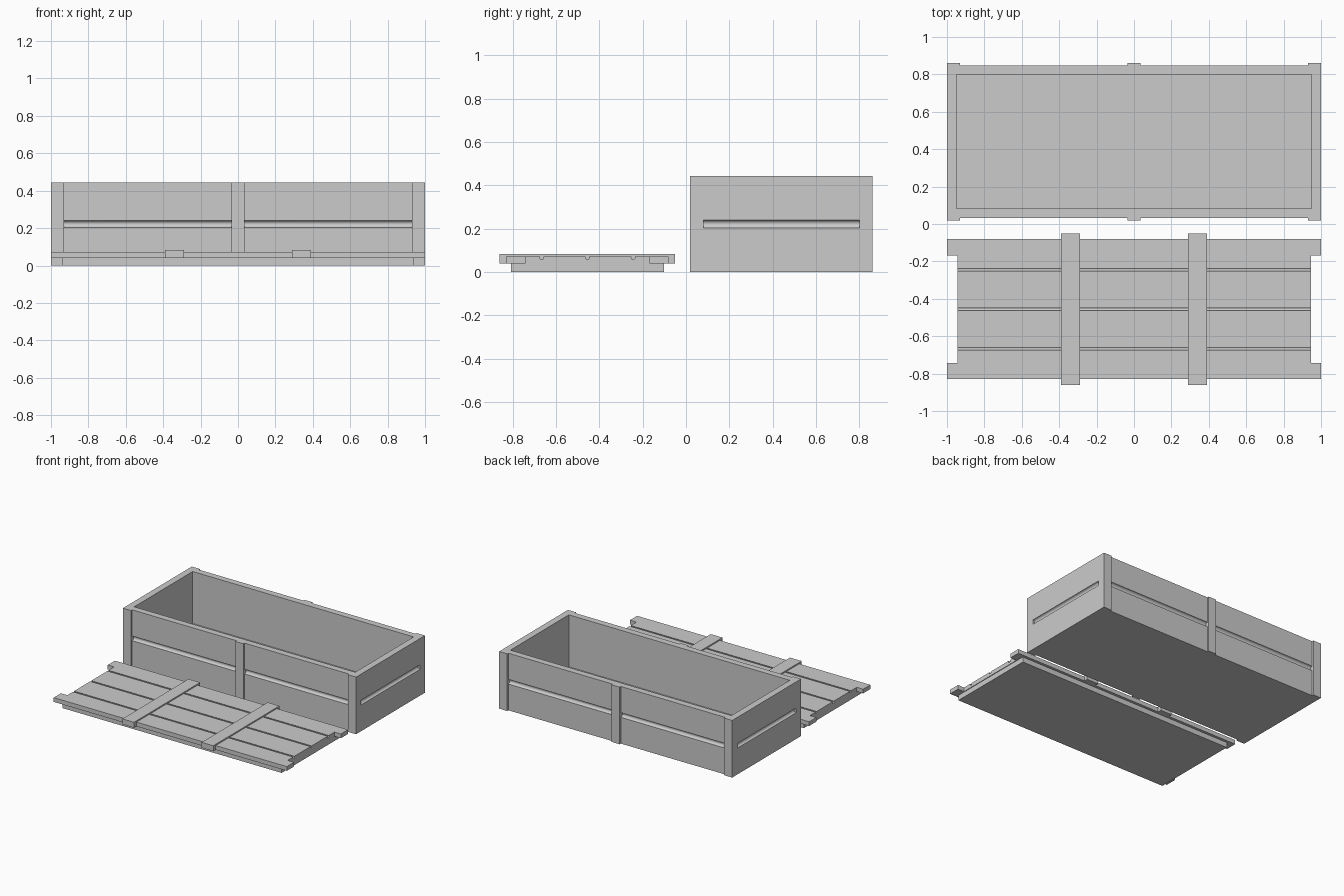
import bpy
import bmesh
from math import pi
from mathutils import Matrix, Vector

default = bpy.data.objects.get("Cube")
if default:
    bpy.data.objects.remove(default, do_unlink=True)

grey = bpy.data.materials.new("plain grey")
grey.use_nodes = True
grey.diffuse_color = (0.6, 0.6, 0.6, 1)
grey.node_tree.nodes["Principled BSDF"].inputs["Base Color"].default_value = (0.6, 0.6, 0.6, 1)


def finish(name, bm):
    bmesh.ops.recalc_face_normals(bm, faces=bm.faces)
    mesh = bpy.data.meshes.new(name)
    bm.to_mesh(mesh)
    bm.free()
    mesh.materials.append(grey)
    obj = bpy.data.objects.new(name, mesh)
    bpy.context.collection.objects.link(obj)
    return obj


def slab(name, outline, z0, z1):
    """Extrude a flat outline from z0 up to z1."""
    bm = bmesh.new()
    face = bm.faces.new([bm.verts.new((x, y, z0)) for x, y in outline])
    top = bmesh.ops.extrude_face_region(bm, geom=[face])["geom"]
    verts = [v for v in top if isinstance(v, bmesh.types.BMVert)]
    bmesh.ops.translate(bm, verts=verts, vec=(0, 0, z1 - z0))
    return finish(name, bm)


def rect(x0, x1, y0, y1):
    return [(x0, y0), (x1, y0), (x1, y1), (x0, y1)]


def rods(name, items, radius):
    """Round bars, each given as a centre, an axis letter and a length."""
    bm = bmesh.new()
    for centre, axis, length in items:
        turn = Matrix.Rotation(pi / 2, 4, "Y" if axis == "X" else "X")
        bmesh.ops.create_cone(bm, cap_ends=True, segments=16, radius1=radius,
                              radius2=radius, depth=length,
                              matrix=Matrix.Translation(Vector(centre)) @ turn)
    return finish(name, bm)


def carve(obj, cutters):
    """Subtract the cutters, keep the cut mesh and drop the cutters."""
    for cutter in cutters:
        cutter.hide_render = True
        mod = obj.modifiers.new("cut", "BOOLEAN")
        mod.operation = "DIFFERENCE"
        mod.solver = "EXACT"
        mod.object = cutter
    graph = bpy.context.evaluated_depsgraph_get()
    mesh = bpy.data.meshes.new_from_object(obj.evaluated_get(graph))
    obj.modifiers.clear()
    obj.data = mesh
    for cutter in cutters:
        bpy.data.objects.remove(cutter, do_unlink=True)
    bpy.ops.object.select_all(action="DESELECT")
    obj.select_set(True)
    bpy.context.view_layer.objects.active = obj
    bpy.ops.object.shade_smooth_by_angle(angle=pi / 6)


# Crate body: outline with posts standing proud of the front and back walls
MID, WALL, POST = 0.44, 0.408, 0.422
half = [(1, POST), (0.93, POST), (0.93, WALL), (0.035, WALL), (0.035, POST)]
back = half + [(-x, y) for x, y in reversed(half)]
outline = [(x, MID + y) for x, y in back] + [(-x, MID - y) for x, y in back]
crate = slab("crate_body", outline, 0, 0.443)
cavity = slab("cavity_cutter", rect(-0.948, 0.948, MID - 0.358, MID + 0.358), 0.04, 0.6)

# Round grooves between the posts and along both ends
lines = [((sx * 0.4825, MID + sy * WALL, 0.222), "X", 0.895)
         for sx in (-1, 1) for sy in (-1, 1)]
lines += [((sx, MID, 0.222), "Y", 0.72) for sx in (-1, 1)]
carve(crate, [cavity, rods("groove_cutter", lines, 0.018)])

# Lid: board with four corner tabs and three grooves
LID = -0.455
corner = [(0.945, 0.287), (1, 0.287), (1, 0.375)]
right = [(x, -y) for x, y in reversed(corner)] + corner
edge = right + [(-x, -y) for x, y in right]
board = slab("lid_board", [(x, LID + y) for x, y in edge], 0.04, 0.073)
cuts = [((0, LID + d, 0.067), "X", 2.2) for d in (-0.211, 0, 0.211)]
carve(board, [rods("lid_groove_cutter", cuts, 0.009)])

# Inner plug that fits the crate opening
slab("lid_plug", rect(-0.94, 0.94, LID - 0.354, LID + 0.354), 0, 0.04)

# Two battens across the lid
for side, x in (("right", -0.34), ("left", 0.34)):
    slab(side + "_batten", rect(x - 0.05, x + 0.05, LID - 0.405, LID + 0.405), 0.04, 0.083)
